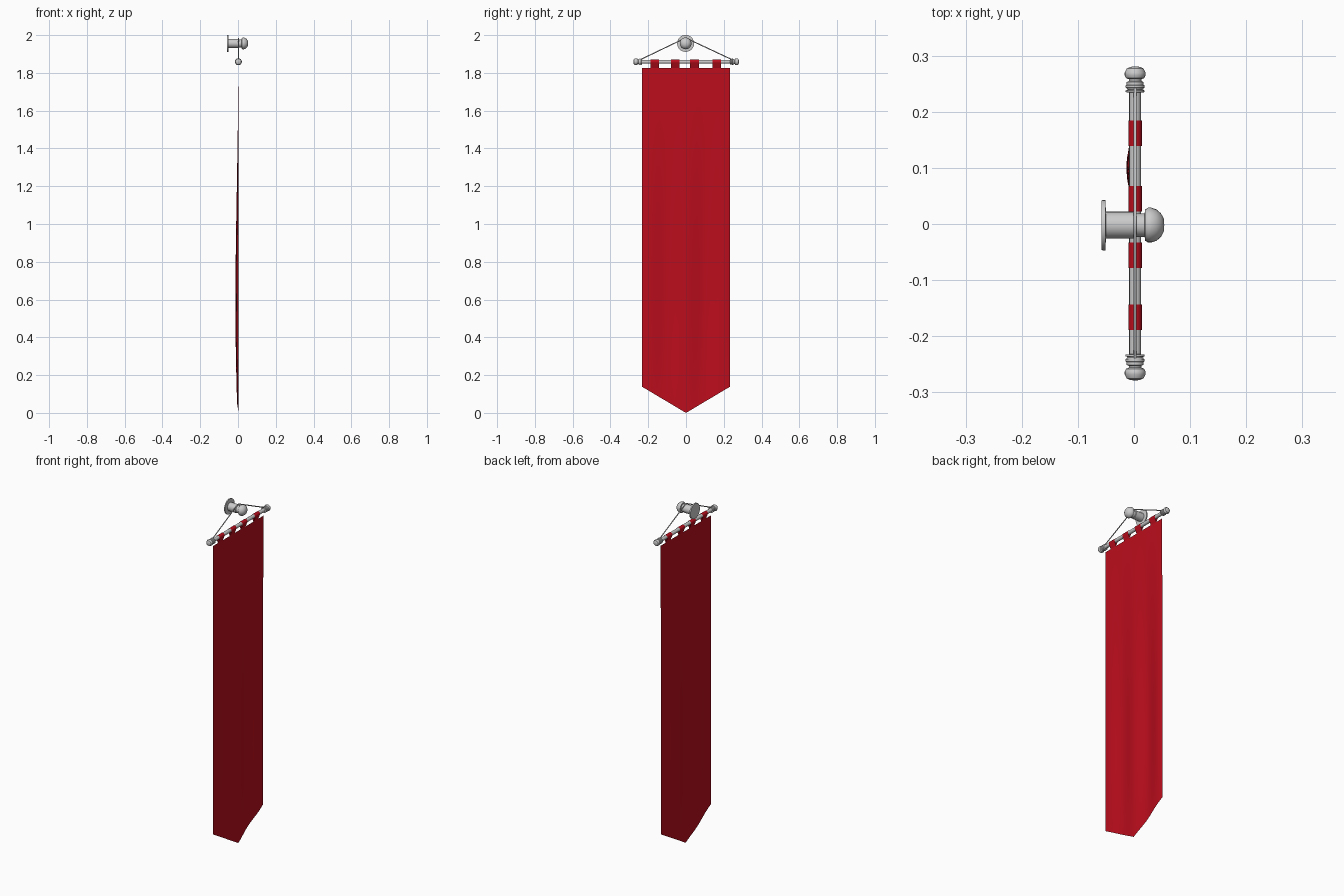
import bpy, bmesh
from math import pi, sin, cos, radians
from mathutils import Vector, Matrix

if "Cube" in bpy.data.objects:
    bpy.data.objects.remove(bpy.data.objects["Cube"])

RX, RZ = 0.002, 1.859        # hanging rod centre
PY, PZ = -0.002, 1.956       # wall peg centre

red = bpy.data.materials.new("red_cloth")
red.diffuse_color = (0.5, 0.004, 0.012, 1)
red.use_nodes = True
red.node_tree.nodes["Principled BSDF"].inputs["Base Color"].default_value = red.diffuse_color


def finish(name, bm, mat=None, angle=35):
    me = bpy.data.meshes.new(name)
    bm.to_mesh(me)
    bm.free()
    ob = bpy.data.objects.new(name, me)
    bpy.context.collection.objects.link(ob)
    if mat:
        me.materials.append(mat)
    bpy.ops.object.select_all(action='DESELECT')
    ob.select_set(True)
    bpy.context.view_layer.objects.active = ob
    bpy.ops.object.shade_smooth_by_angle(angle=radians(angle))
    return ob


def lathe(name, profile, matrix, steps=24):
    """Spin (radius, height) points around local z, then place."""
    bm = bmesh.new()
    vs = [bm.verts.new((r, 0, h)) for r, h in profile]
    es = [bm.edges.new(p) for p in zip(vs, vs[1:])]
    bmesh.ops.spin(bm, geom=vs + es, cent=(0, 0, 0), axis=(0, 0, 1),
                   angle=2 * pi, steps=steps)
    bmesh.ops.remove_doubles(bm, verts=bm.verts, dist=1e-5)
    bmesh.ops.recalc_face_normals(bm, faces=bm.faces)
    bm.transform(matrix)
    return finish(name, bm)


def sheet(bm, rows):
    """Quad grid through rows of points."""
    g = [[bm.verts.new(p) for p in row] for row in rows]
    for a, b in zip(g, g[1:]):
        for i in range(len(a) - 1):
            bm.faces.new((a[i], a[i + 1], b[i + 1], b[i]))


# Wall peg: backplate, shaft, neck and rounded knob, along +x
lathe("wall_peg",
      [(0, -0.058), (0.044, -0.058), (0.045, -0.056), (0.045, -0.051), (0.024, -0.050),
       (0.024, 0.001), (0.021, 0.003), (0.021, 0.019), (0.028, 0.020),
       (0.031, 0.025), (0.031, 0.031), (0.028, 0.040), (0.021, 0.048),
       (0.012, 0.053), (0, 0.054)],
      Matrix.Translation((0, PY, PZ)) @ Matrix.Rotation(pi / 2, 4, 'Y'))

# Hanging rod
lathe("hanging_rod", [(0, -0.25), (0.0105, -0.25), (0.0105, 0.25), (0, 0.25)],
      Matrix.Translation((RX, 0.001, RZ)) @ Matrix.Rotation(-pi / 2, 4, 'X'), 16)

# Turned finials on both ends
finial = [(0.010, 0.233), (0.017, 0.234), (0.017, 0.237), (0.013, 0.238),
          (0.013, 0.241), (0.017, 0.242), (0.017, 0.246), (0.015, 0.247),
          (0.015, 0.252), (0.011, 0.254), (0.011, 0.257), (0.016, 0.259),
          (0.0185, 0.264), (0.0185, 0.269), (0.015, 0.276),
          (0.009, 0.279), (0, 0.280)]
for side, s in (("left", -1), ("right", 1)):
    lathe(side + "_finial", finial,
          Matrix.Translation((RX, 0.001, RZ)) @ Matrix.Rotation(-s * pi / 2, 4, 'X'))

# Cord: tied round the rod ends and draped over the peg
R = 0.0265
pts = [Vector((RX, -0.24, RZ + 0.012))]
for i in range(9):
    a = radians(-24 + 6 * i)
    pts.append(Vector((RX, PY + R * sin(a), PZ + R * cos(a))))
pts.append(Vector((RX, 0.242, RZ + 0.012)))
cu = bpy.data.curves.new("cord", 'CURVE')
cu.dimensions = '3D'
cu.bevel_depth = 0.0028
cu.bevel_resolution = 2
cu.use_fill_caps = True
sp = cu.splines.new('POLY')
sp.points.add(len(pts) - 1)
for p, co in zip(sp.points, pts):
    p.co = (*co, 1)
for y in (-0.24, 0.242):
    loop = cu.splines.new('POLY')
    loop.points.add(15)
    loop.use_cyclic_u = True
    for i, p in enumerate(loop.points):
        a = 2 * pi * i / 16
        p.co = (RX + 0.0125 * cos(a), y, RZ + 0.0125 * sin(a), 1)
cord = bpy.data.objects.new("cord", cu)
bpy.context.collection.objects.link(cord)
bpy.ops.object.select_all(action='DESELECT')
cord.select_set(True)
bpy.context.view_layer.objects.active = cord
bpy.ops.object.convert(target='MESH')

# Banner cloth: pointed hem, soft vertical folds growing downwards
TOP, HALF, NY, NZ = 1.827, 0.232, 24, 28
rows = []
for j in range(NZ + 1):
    t = j / NZ
    row = []
    for i in range(NY + 1):
        y = -HALF + 2 * HALF * i / NY
        hem = 0.138 * abs(y) / HALF
        z = TOP + (hem - TOP) * t
        depth = sin(pi * t ** 1.7) * 0.6 + 0.4 * t
        amp = 0.018 if y > 0 else 0.013
        x = 0.002 - depth * amp * sin(pi * y / 0.2) ** 2
        row.append((x, y, z))
    rows.append(row)
bm = bmesh.new()
sheet(bm, rows)
finish("banner_cloth", bm, red)

# Tabs looping over the rod
loop = [(RX, TOP)]
for i in range(13):
    a = radians(-30 + 20 * i)
    loop.append((RX + 0.012 * cos(a), RZ + 0.012 * sin(a)))
loop.append((RX, TOP))
bm = bmesh.new()
for y in (-0.166, -0.056, 0.045, 0.162):
    sheet(bm, [[(x, y + d, z) for x, z in loop] for d in (0.0228, -0.0228)])
finish("hanging_tabs", bm, red)
